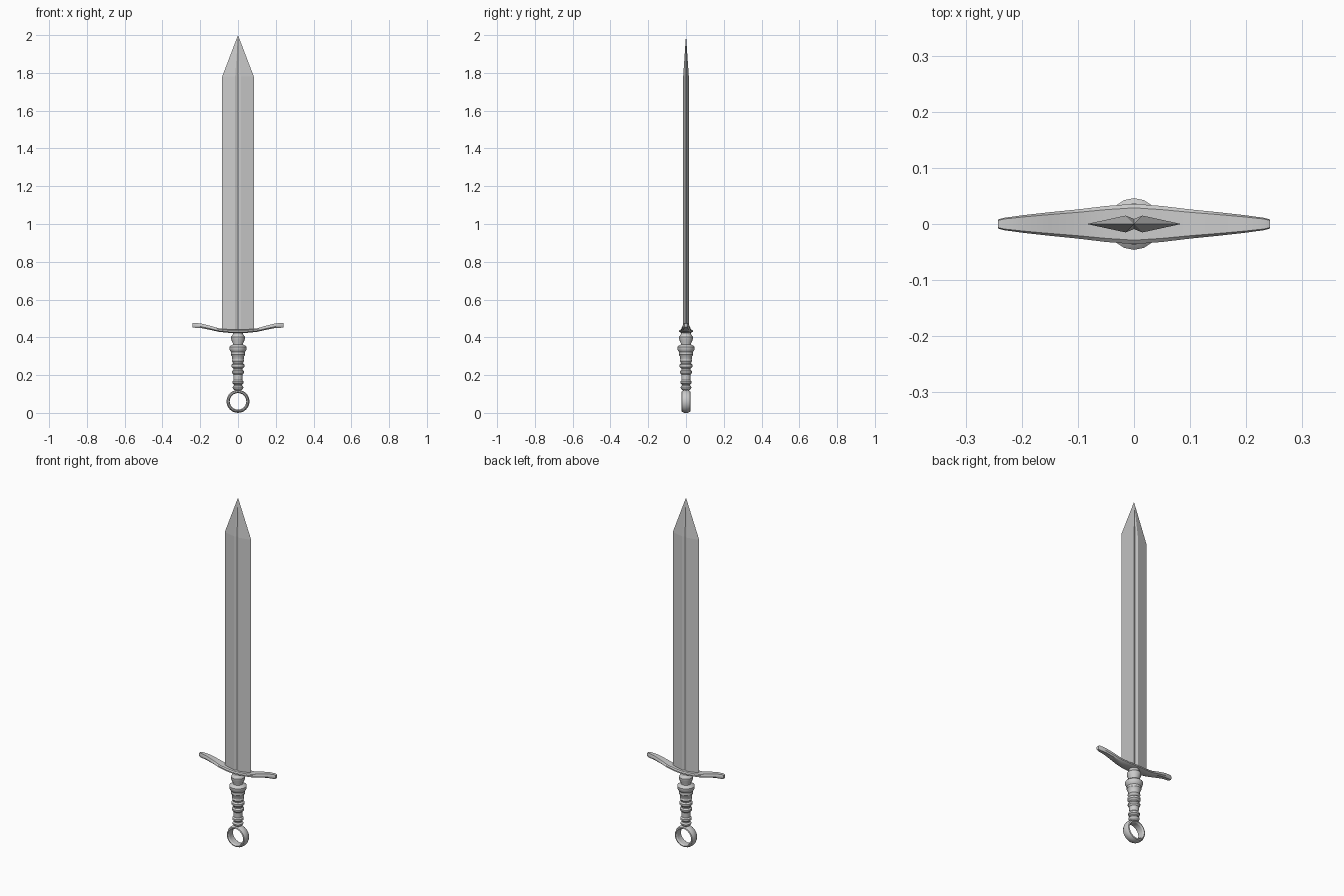
import bpy
from math import sin, cos, pi, radians

if "Cube" in bpy.data.objects:
    bpy.data.objects.remove(bpy.data.objects["Cube"])


def make(name, verts, faces, smooth=None):
    me = bpy.data.meshes.new(name)
    me.from_pydata(verts, [], faces)
    ob = bpy.data.objects.new(name, me)
    bpy.context.collection.objects.link(ob)
    bpy.ops.object.select_all(action='DESELECT')
    bpy.context.view_layer.objects.active = ob
    ob.select_set(True)
    bpy.ops.object.mode_set(mode='EDIT')
    bpy.ops.mesh.select_all(action='SELECT')
    bpy.ops.mesh.normals_make_consistent(inside=False)
    bpy.ops.object.mode_set(mode='OBJECT')
    if smooth:
        bpy.ops.object.shade_smooth_by_angle(angle=radians(smooth))
    return ob


def bridge(rings, closed=False):
    """Join equal-sized vertex loops into a skin, capping open ends."""
    n, m = len(rings[0]), len(rings)
    verts = [v for r in rings for v in r]
    faces = []
    for i in range(m if closed else m - 1):
        a, b = i * n, (i + 1) % m * n
        faces += [(a + j, a + (j + 1) % n, b + (j + 1) % n, b + j) for j in range(n)]
    if not closed:
        faces += [tuple(range(n)), tuple(range((m - 1) * n, m * n))]
    return verts, faces


# Blade: flat diamond section with a central groove, tapering to a point
section = [(-.084, 0), (-.015, -.015), (0, -.009), (.015, -.015),
           (.084, 0), (.015, .015), (0, .009), (-.015, .015)]
verts = [(x, y, z) for z in (.432, 1.78) for x, y in section] + [(0, 0, 2)]
faces = [tuple(range(8))]
for j in range(8):
    k = (j + 1) % 8
    faces += [(j, k, 8 + k, 8 + j), (8 + j, 8 + k, 16)]
make("blade", verts, faces)

# Crossguard: chamfered section swept along an upturned curve
# (x, centre height, half depth, half thickness)
half = [(0, .432, .036, .009), (.05, .433, .032, .009), (.1, .438, .026, .009),
        (.15, .451, .021, .011), (.195, .461, .016, .012),
        (.232, .464, .011, .013), (.242, .464, .008, .010)]
stations = [(-x, z, d, t) for x, z, d, t in reversed(half[1:])] + half
chamfer = [(-1, -.4), (-.65, -1), (.65, -1), (1, -.4),
           (1, .4), (.8, 1), (-.8, 1), (-1, .4)]
make("crossguard", *bridge([[(x, d * u, z + t * v) for u, v in chamfer]
                            for x, z, d, t in stations]), smooth=30)

# Grip: turned profile (radius, height)
profile = [(.014, .118), (.021, .123), (.027, .129), (.029, .137), (.022, .145),
           (.022, .150), (.030, .157), (.030, .167), (.024, .174), (.025, .203),
           (.032, .212), (.032, .221), (.025, .228), (.025, .234), (.034, .244),
           (.034, .255), (.026, .262), (.028, .268), (.033, .275), (.030, .283),
           (.033, .300), (.038, .308), (.037, .322), (.041, .328), (.046, .338),
           (.046, .350), (.038, .357), (.027, .362), (.027, .368),
           (.037, .390), (.037, .402), (.027, .416), (.026, .430)]
make("grip", *bridge([[(r * cos(2 * pi * j / 16), r * sin(2 * pi * j / 16), z)
                       for j in range(16)] for r, z in profile]), smooth=30)

# Pommel: bevelled ring facing the front
ring = [(.044, -.016), (.049, -.024), (.055, -.022), (.061, -.009),
        (.061, .009), (.055, .022), (.049, .024), (.044, .016)]
make("ring_pommel", *bridge([[(r * cos(2 * pi * i / 24), y, .061 + r * sin(2 * pi * i / 24))
                              for r, y in ring] for i in range(24)], closed=True), smooth=30)
